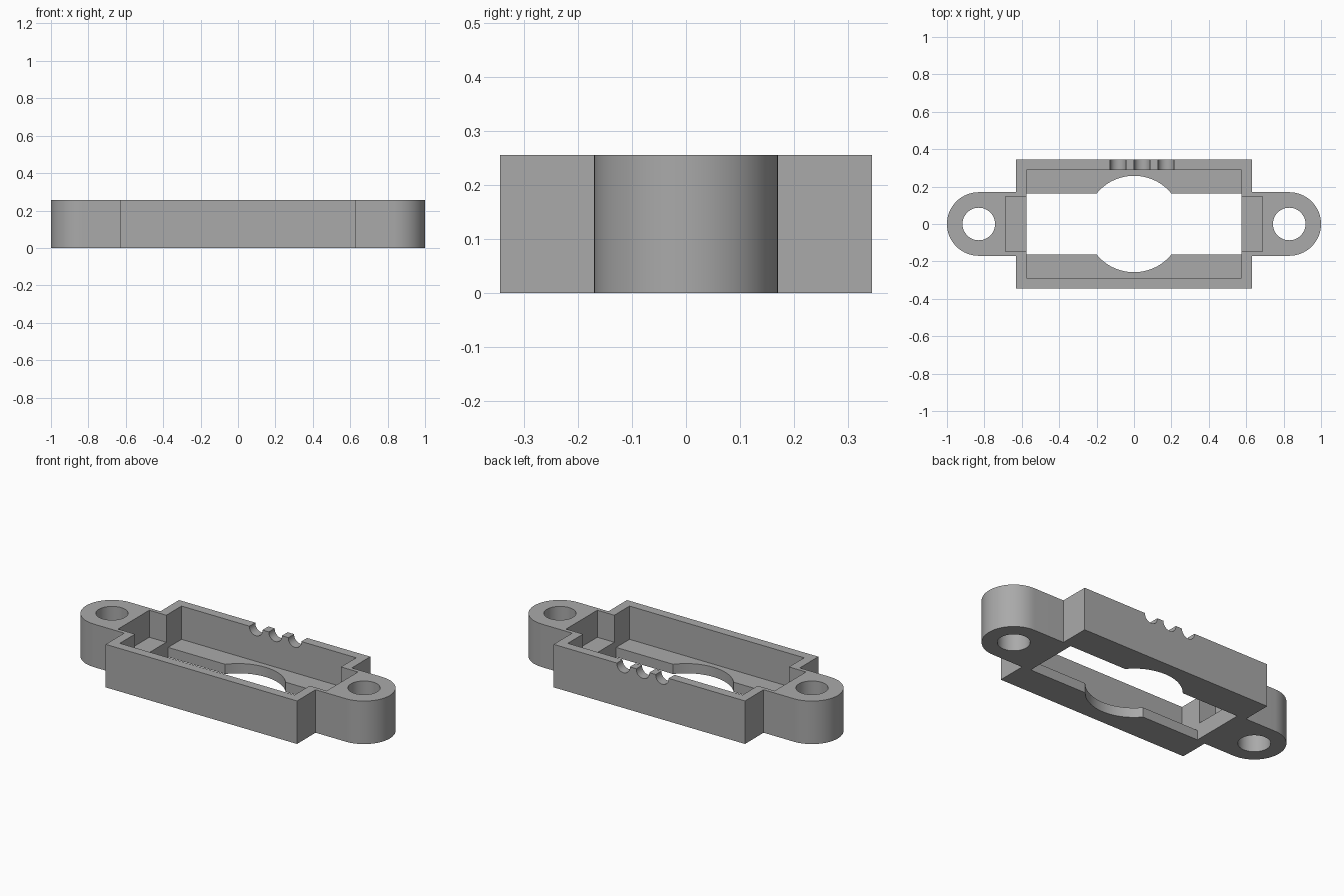
import bpy
import bmesh
from math import sin, cos, pi, radians

cube = bpy.data.objects.get("Cube")
if cube:
    bpy.data.objects.remove(cube, do_unlink=True)

HEIGHT = 0.256
FLOOR = 0.058          # height of the ledge around the window
POCKET_FLOOR = 0.095   # height of the step in each ear
BODY_X, BODY_Y = 0.63, 0.345
CAVITY_X, CAVITY_Y = 0.575, 0.29
EAR_X, EAR_R = 0.83, 0.17

grey = bpy.data.materials.new("plain grey")
grey.use_nodes = True
grey.diffuse_color = (0.4, 0.4, 0.4, 1)
grey.node_tree.nodes["Principled BSDF"].inputs["Base Color"].default_value = grey.diffuse_color


def prism(name, outline, z0, z1):
    """Extrude a flat outline from z0 up to z1."""
    bm = bmesh.new()
    face = bm.faces.new([bm.verts.new((x, y, z0)) for x, y in outline])
    top = bmesh.ops.extrude_face_region(bm, geom=[face])["geom"]
    verts = [v for v in top if isinstance(v, bmesh.types.BMVert)]
    bmesh.ops.translate(bm, verts=verts, vec=(0, 0, z1 - z0))
    bmesh.ops.recalc_face_normals(bm, faces=bm.faces)
    mesh = bpy.data.meshes.new(name)
    bm.to_mesh(mesh)
    bm.free()
    mesh.materials.append(grey)
    obj = bpy.data.objects.new(name, mesh)
    bpy.context.collection.objects.link(obj)
    return obj


def arc(cx, cy, r, start, end, steps):
    angles = [start + (end - start) * i / steps for i in range(steps + 1)]
    return [(cx + r * cos(a), cy + r * sin(a)) for a in angles]


def circle(cx, cy, r, steps=64):
    return arc(cx, cy, r, 0, 2 * pi, steps)[:-1]


def rect(x0, x1, y):
    return [(x0, -y), (x1, -y), (x1, y), (x0, y)]


# Frame outline: a rectangular body with a rounded ear at each end
half = [(BODY_X, -BODY_Y), (BODY_X, -EAR_R)]
half += arc(EAR_X, 0, EAR_R, -pi / 2, pi / 2, 32)
half += [(BODY_X, EAR_R), (BODY_X, BODY_Y)]
frame = prism("mounting_frame", half + [(-x, -y) for x, y in half], 0, HEIGHT)

# Main cavity, rectangular window and its round widening
cutters = [
    prism("cavity_cutter", rect(-CAVITY_X, CAVITY_X, CAVITY_Y), FLOOR, 0.4),
    prism("window_cutter", rect(-CAVITY_X, CAVITY_X, 0.164), -0.1, 0.15),
    prism("round_window_cutter", circle(0, 0, 0.258), -0.1, 0.15),
]

# Screw hole and shallow pocket in each ear
for side in (-1, 1):
    cutters.append(prism("screw_hole_cutter", circle(side * EAR_X, 0, 0.087), -0.1, 0.4))
    x0, x1 = sorted((side * 0.5, side * 0.687))
    cutters.append(prism("pocket_cutter", rect(x0, x1, 0.147), POCKET_FLOOR, 0.4))

# Three half-round cable notches in the back wall
for i in range(3):
    notch = prism("cable_notch_cutter", circle(0, 0, 0.043, 32), 0, 0.2)
    notch.rotation_euler.x = radians(90)
    notch.location = (-0.085 + 0.128 * i, 0.42, HEIGHT - 0.003)
    cutters.append(notch)

# Cut everything out, then keep only the finished mesh
for cutter in cutters:
    cutter.hide_render = True
    mod = frame.modifiers.new(cutter.name, "BOOLEAN")
    mod.operation = "DIFFERENCE"
    mod.solver = "EXACT"
    mod.object = cutter
bpy.context.view_layer.update()
graph = bpy.context.evaluated_depsgraph_get()
result = bpy.data.meshes.new_from_object(frame.evaluated_get(graph))
frame.modifiers.clear()
frame.data = result
result.materials.clear()
result.materials.append(grey)
for poly in result.polygons:
    poly.material_index = 0
for cutter in cutters:
    bpy.data.objects.remove(cutter, do_unlink=True)

# Smooth the round walls, keep the corners crisp
bpy.ops.object.select_all(action="DESELECT")
frame.select_set(True)
bpy.context.view_layer.objects.active = frame
bpy.ops.object.shade_smooth_by_angle(angle=radians(30))
